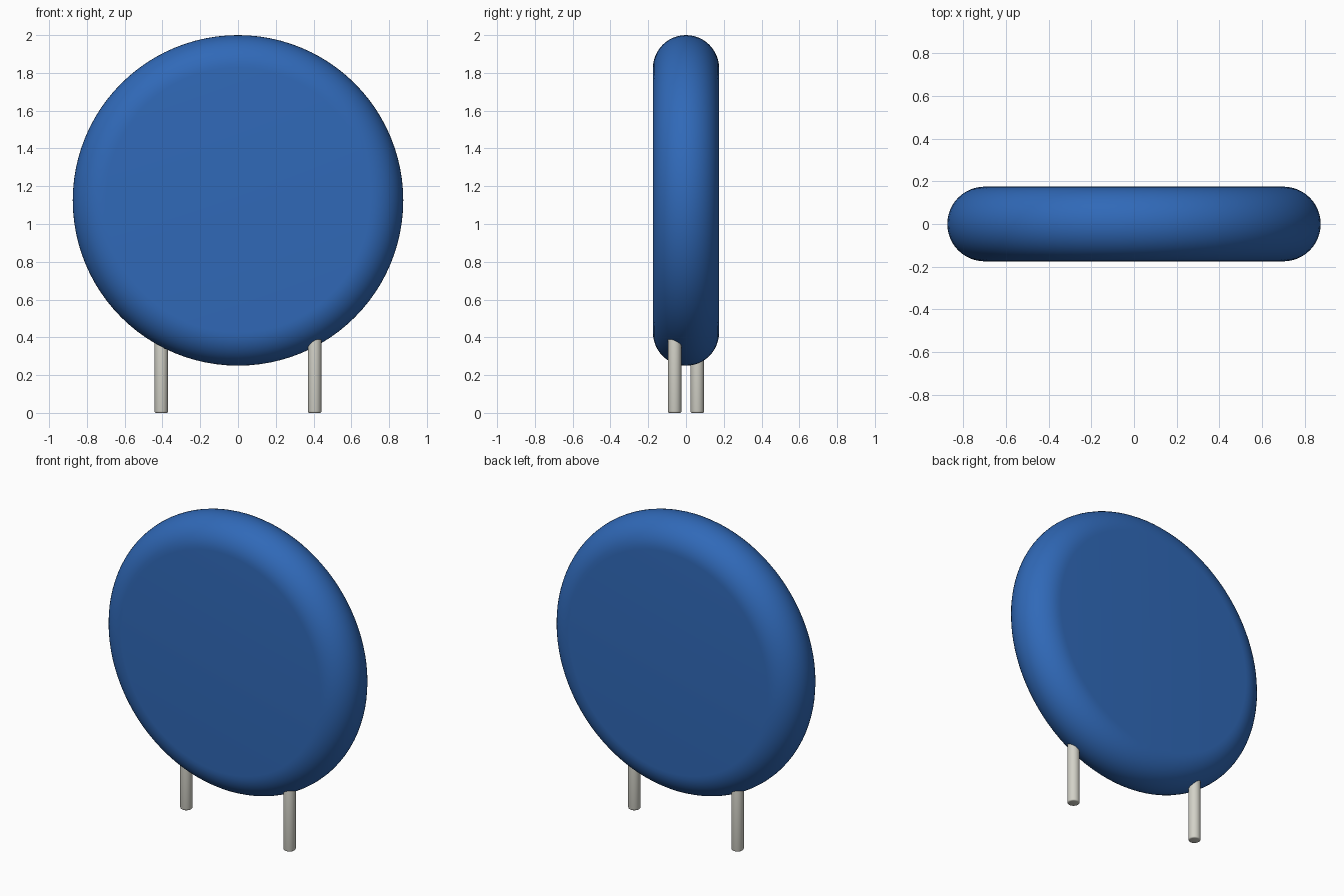
import bpy, bmesh, math

cube = bpy.data.objects.get("Cube")
if cube:
    bpy.data.objects.remove(cube, do_unlink=True)


def srgb(*rgb):
    return tuple(((c / 255 + 0.055) / 1.055) ** 2.4 for c in rgb) + (1.0,)


def material(name, colour):
    mat = bpy.data.materials.new(name)
    mat.use_nodes = True
    mat.diffuse_color = colour
    mat.node_tree.nodes["Principled BSDF"].inputs["Base Color"].default_value = colour
    return mat


def rounded_cylinder(name, radius, depth, fillet, fillet_steps, sides, mat, location, tilt=0.0):
    """Lathe a filleted half profile around z, then tilt it about x."""
    arc = [math.radians(90 * i / fillet_steps) for i in range(fillet_steps + 1)]
    flat, core = radius - fillet, depth / 2 - fillet
    top = [(flat + fillet * math.sin(a), core + fillet * math.cos(a)) for a in arc]
    profile = [(0, depth / 2)] + top + [(r, -z) for r, z in reversed(top)] + [(0, -depth / 2)]
    bm = bmesh.new()
    verts = [bm.verts.new((r, 0, z)) for r, z in profile]
    edges = [bm.edges.new(pair) for pair in zip(verts, verts[1:])]
    bmesh.ops.spin(bm, geom=verts + edges, cent=(0, 0, 0), axis=(0, 0, 1),
                   angle=math.tau, steps=sides, use_merge=True)
    bmesh.ops.remove_doubles(bm, verts=bm.verts, dist=1e-5)
    bmesh.ops.recalc_face_normals(bm, faces=bm.faces)
    mesh = bpy.data.meshes.new(name)
    bm.to_mesh(mesh)
    bm.free()
    mesh.materials.append(mat)
    obj = bpy.data.objects.new(name, mesh)
    bpy.context.collection.objects.link(obj)
    obj.location = location
    obj.rotation_euler.x = tilt
    bpy.ops.object.select_all(action='DESELECT')
    obj.select_set(True)
    bpy.context.view_layer.objects.active = obj
    bpy.ops.object.shade_smooth_by_angle(angle=math.radians(35))
    return obj


blue = material("blue coating", srgb(48, 105, 184))
metal = material("pale metal", srgb(210, 209, 199))

# Upright disc with a fully rounded rim
rounded_cylinder("disc_body", 0.875, 0.35, 0.175, 12, 96, blue, (0, 0, 1.125), math.pi / 2)

# Two wire leads, staggered front to back, running up into the disc
for name, side in (("left_lead", 1), ("right_lead", -1)):
    rounded_cylinder(name, 0.036, 0.5, 0.008, 3, 32, metal, (0.406 * side, -0.06 * side, 0.25))
